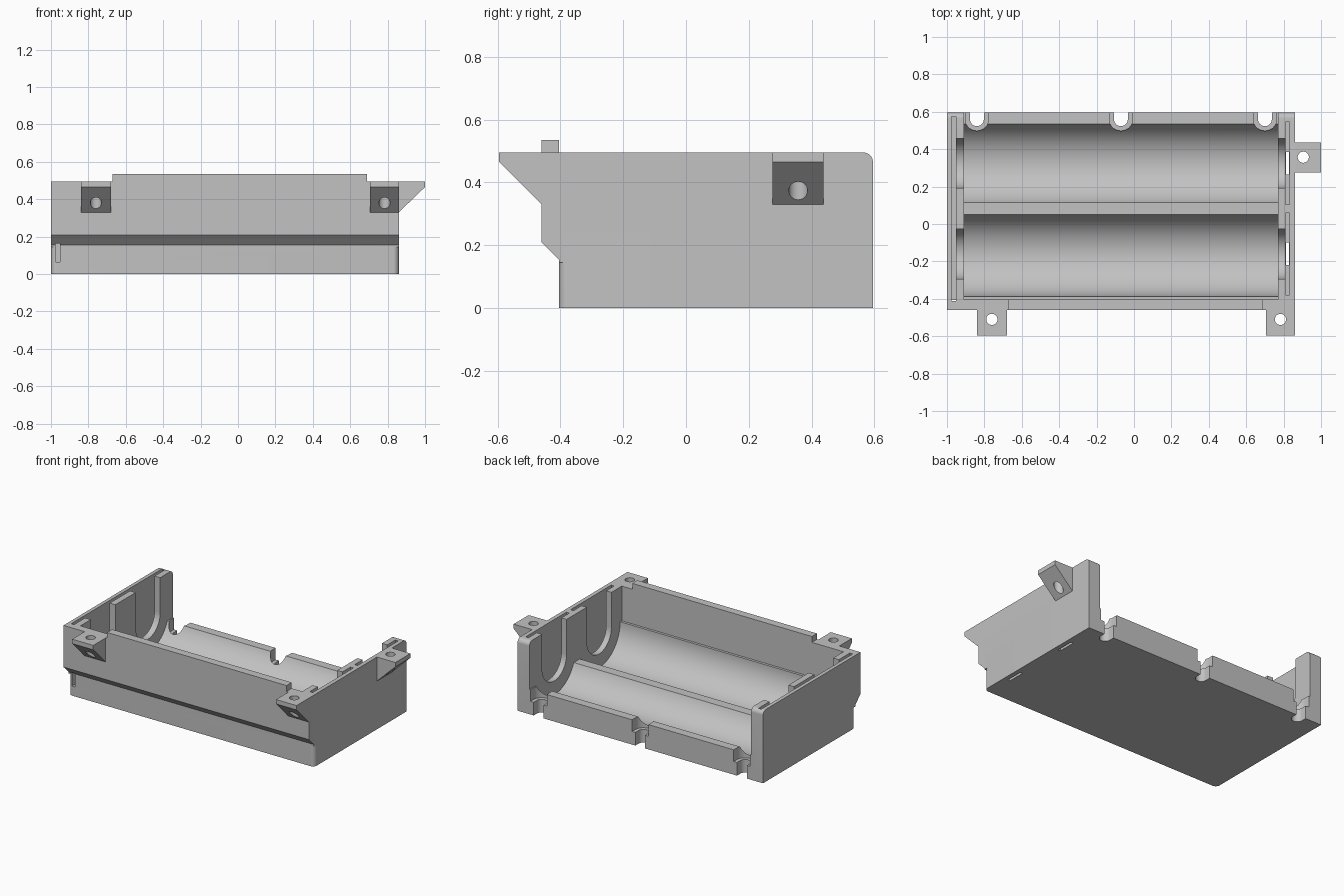
import bpy, bmesh
from math import sin, cos, asin, radians, pi

cube = bpy.data.objects.get("Cube")
if cube:
    bpy.data.objects.remove(cube, do_unlink=True)

grey = bpy.data.materials.new("grey plastic")
grey.use_nodes = True
grey.diffuse_color = (0.54, 0.54, 0.54, 1)
grey.node_tree.nodes["Principled BSDF"].inputs["Base Color"].default_value = (0.54, 0.54, 0.54, 1)


def prism(name, pts, axis, a, b):
    """Extrude a 2D profile from a to b along the given axis."""
    place = {"x": lambda p, t: (t, p[0], p[1]),
             "y": lambda p, t: (p[0], t, p[1]),
             "z": lambda p, t: (p[0], p[1], t)}[axis]
    bm = bmesh.new()
    low = [bm.verts.new(place(p, a)) for p in pts]
    high = [bm.verts.new(place(p, b)) for p in pts]
    bm.faces.new(low)
    bm.faces.new(high)
    for i in range(len(pts)):
        j = (i + 1) % len(pts)
        bm.faces.new((low[i], low[j], high[j], high[i]))
    bmesh.ops.recalc_face_normals(bm, faces=bm.faces)
    mesh = bpy.data.meshes.new(name)
    bm.to_mesh(mesh)
    bm.free()
    mesh.materials.append(grey)
    obj = bpy.data.objects.new(name, mesh)
    bpy.context.collection.objects.link(obj)
    return obj


def box(name, x, y, z):
    return prism(name, [(x[0], y[0]), (x[1], y[0]), (x[1], y[1]), (x[0], y[1])], "z", *z)


def arc(cx, cy, r, start, end, n):
    return [(cx + r * cos(start + (end - start) * i / n),
             cy + r * sin(start + (end - start) * i / n)) for i in range(n + 1)]


def cut(obj, cutter):
    mod = obj.modifiers.new("cut", "BOOLEAN")
    mod.operation, mod.solver, mod.object = "DIFFERENCE", "EXACT", cutter
    bpy.context.view_layer.objects.active = obj
    bpy.ops.object.modifier_apply(modifier=mod.name)
    bpy.data.objects.remove(cutter, do_unlink=True)


def smooth(obj):
    bpy.ops.object.select_all(action="DESELECT")
    obj.select_set(True)
    bpy.context.view_layer.objects.active = obj
    bpy.ops.object.shade_smooth_by_angle(angle=radians(30))


LEFT, RIGHT, FRONT, BACK, TOP = -1.0, 0.86, -0.405, 0.595, 0.495
LIP = -0.46
cells = (-0.16, 0.325)
cell_r, cell_z, rim = 0.2275, 0.2575, 0.17

# Tray body: side profile with overhanging front and rounded back top
body = prism("tray_body",
             [(FRONT, 0), (BACK, 0)] + arc(BACK - 0.03, TOP - 0.03, 0.03, 0, pi / 2, 8)
             + [(LIP, TOP), (LIP, 0.21), (FRONT, 0.155)], "x", LEFT, RIGHT)

# Two cylindrical cell troughs, open above
dip = asin((rim - cell_z) / cell_r)
trough = [(FRONT, cell_z)] + arc(cells[0], cell_z, cell_r, pi, 2 * pi + dip, 40)
trough += arc(cells[1], cell_z, cell_r, pi - dip, 2 * pi + dip, 40)
trough += [(1, rim), (1, 1), (FRONT, 1)]
cut(body, prism("trough_cutter", trough, "x", -0.91, 0.77))

# U-shaped contact recesses in both end walls
for y in cells:
    u = arc(y, cell_z, 0.133, pi, 2 * pi, 24) + [(y + 0.133, 1), (y - 0.133, 1)]
    for span in ((-0.965, -0.89), (0.75, 0.82)):
        cut(body, prism("recess_cutter", u, "x", *span))

# Contact plate slots, one long on the left end and two on the right end
cut(body, box("long_slot_cutter", (-0.975, -0.953), (-0.412, 0.575), (0.065, 1)))
for y in cells:
    cut(body, box("slot_cutter", (0.81, 0.832), (y - 0.22, y + 0.22), (0.065, 1)))
    cut(body, box("tag_slot_cutter", (0.812, 0.83), (y - 0.06, y + 0.06), (-0.1, 0.1)))

# Stepped wire notches in the low back wall
for x in (-0.84, -0.07, 0.70):
    for r, z in ((0.037, (-0.1, 0.3)), (0.062, (0.09, 0.3))):
        u = arc(x, 0.56, r, pi, 2 * pi, 16) + [(x + r, 0.7), (x - r, 0.7)]
        cut(body, prism("notch_cutter", u, "z", *z))

# Rounded lower front corners
for edge, s in ((LEFT, -1), (RIGHT, 1)):
    r = 0.03
    curve = arc(0, FRONT + r, r, 0, -pi / 2, 8)
    corner = [(edge + s * (px - r), py) for px, py in curve]
    corner += [(edge - s * r, FRONT - 0.03), (edge + s * 0.02, FRONT - 0.03),
               (edge + s * 0.02, FRONT + r)]
    cut(body, prism("corner_cutter", corner, "z", -0.1, 0.145))
smooth(body)

# Raised lip on the front wall
box("front_lip", (-0.67, 0.69), (LIP, FRONT), (TOP, 0.535))


# Mounting tabs: sloped brackets with a screw hole
def tab(name, wall, out, axis, a, b, hole):
    obj = prism(name, [(wall, TOP), (out, TOP), (out, 0.465), (wall, 0.33)], axis, a, b)
    cut(obj, prism("hole_cutter", arc(*hole, 0.03, 0, 2 * pi * 23 / 24, 23), "z", 0.2, 0.6))
    smooth(obj)


tab("front_right_tab", LIP, -0.595, "x", -0.84, -0.68, (-0.76, -0.51))
tab("front_left_tab", LIP, -0.595, "x", 0.705, RIGHT, (0.783, -0.51))
tab("side_tab", RIGHT, 1.0, "y", 0.275, 0.437, (0.905, 0.357))
